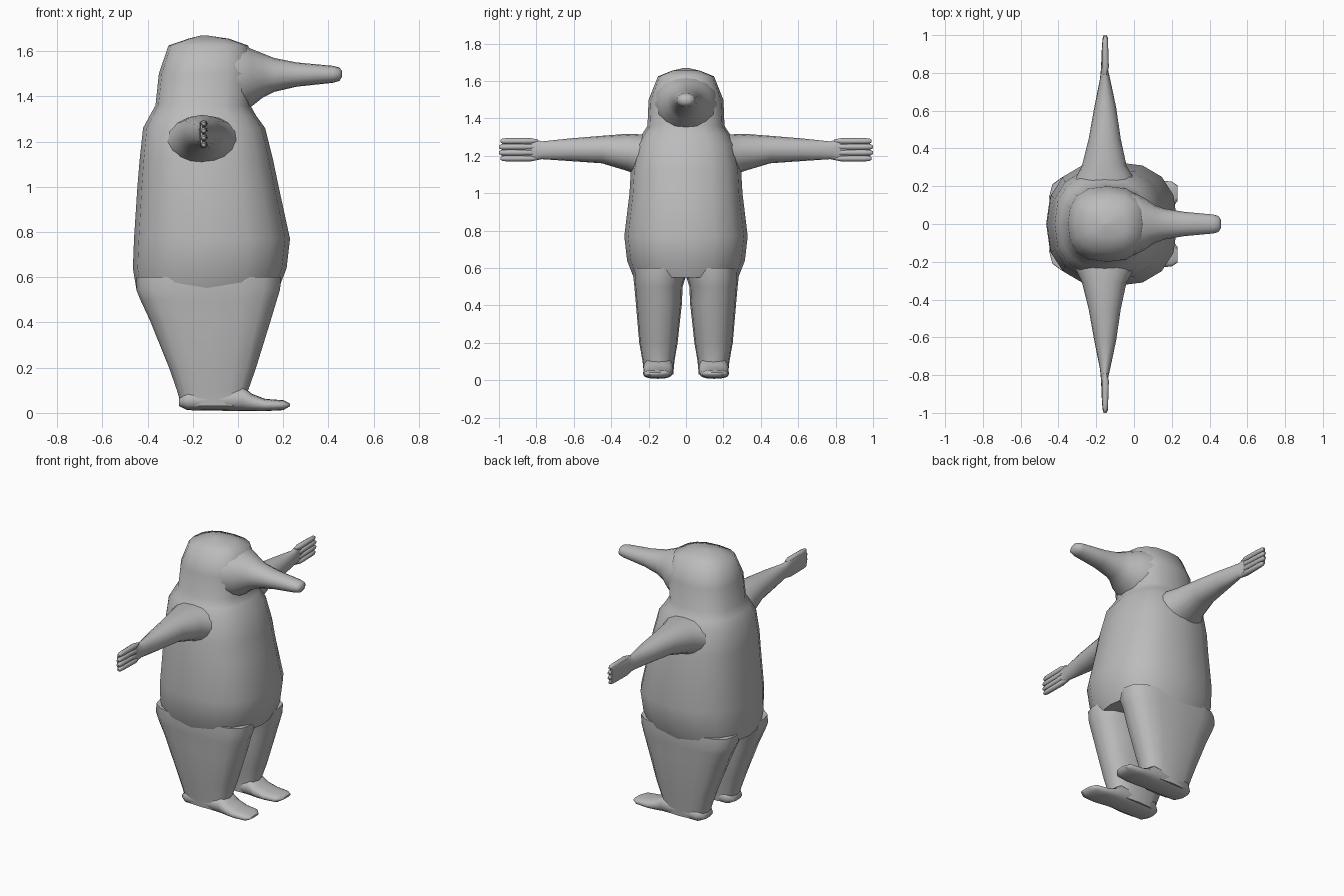
import bpy, bmesh, math
from mathutils import Vector

grey = bpy.data.materials.new("soft grey")
grey.diffuse_color = (0.5, 0.5, 0.5, 1)


def spow(v, p):
    return math.copysign(abs(v) ** p, v)


def loft(name, axis, rings, sides=16, squareness=2.5, side=1, smooth=60):
    """Skin rounded-box rings (t, a_min, a_max, b_min, b_max) along x, y or z.
    a, b are the two remaining axes in x, y, z order; side=-1 mirrors in y."""
    bm = bmesh.new()
    loops = []
    for t, a0, a1, b0, b1 in rings:
        loop = []
        for i in range(sides):
            ang = 2 * math.pi * i / sides
            a = (a0 + a1) / 2 + (a1 - a0) / 2 * spow(math.cos(ang), 2 / squareness)
            b = (b0 + b1) / 2 + (b1 - b0) / 2 * spow(math.sin(ang), 2 / squareness)
            co = {"x": (t, a, b), "y": (a, t, b), "z": (a, b, t)}[axis]
            loop.append(bm.verts.new((co[0], co[1] * side, co[2])))
        loops.append(loop)
    for low, high in zip(loops, loops[1:]):
        for i in range(sides):
            j = (i + 1) % sides
            bm.faces.new((low[i], low[j], high[j], high[i]))
    bm.faces.new(loops[0])
    bm.faces.new(loops[-1])
    bmesh.ops.recalc_face_normals(bm, faces=bm.faces)
    mesh = bpy.data.meshes.new(name)
    bm.to_mesh(mesh)
    bm.free()
    mesh.materials.append(grey)
    ob = bpy.data.objects.new(name, mesh)
    bpy.context.collection.objects.link(ob)
    bpy.ops.object.select_all(action="DESELECT")
    ob.select_set(True)
    bpy.context.view_layer.objects.active = ob
    bpy.ops.object.shade_smooth_by_angle(angle=math.radians(smooth))
    return ob


# Torso, neck and head in one skin
loft("body", "z", [
    (0.55, -0.45, 0.18, -0.28, 0.28), (0.64, -0.465, 0.215, -0.315, 0.315),
    (0.77, -0.46, 0.23, -0.33, 0.33), (1.0, -0.445, 0.18, -0.302, 0.302),
    (1.12, -0.435, 0.155, -0.295, 0.295), (1.26, -0.42, 0.12, -0.265, 0.265),
    (1.315, -0.39, 0.08, -0.235, 0.235), (1.36, -0.365, 0.055, -0.206, 0.206),
    (1.5, -0.35, 0.07, -0.2, 0.2), (1.625, -0.308, 0.045, -0.15, 0.15),
    (1.655, -0.22, -0.04, -0.075, 0.075), (1.67, -0.16, -0.14, -0.01, 0.01)])

# Face narrowing into the beak
loft("beak", "x", [
    (-0.08, -0.18, 0.18, 1.31, 1.64), (0.0, -0.165, 0.165, 1.325, 1.635),
    (0.06, -0.135, 0.135, 1.355, 1.61), (0.11, -0.1, 0.1, 1.395, 1.59),
    (0.16, -0.082, 0.082, 1.42, 1.57), (0.26, -0.065, 0.065, 1.443, 1.55),
    (0.42, -0.05, 0.05, 1.46, 1.535), (0.448, -0.042, 0.042, 1.468, 1.528),
    (0.46, -0.022, 0.022, 1.485, 1.513)], squareness=2.1)

for side, label in ((1, "left"), (-1, "right")):
    # Leg tapering to the heel
    loft(label + "_leg", "z", [
        (0.03, -0.25, 0.045, 0.068, 0.225), (0.1, -0.27, 0.045, 0.062, 0.232),
        (0.2, -0.305, 0.08, 0.045, 0.25), (0.41, -0.39, 0.145, 0.022, 0.268),
        (0.5, -0.432, 0.172, 0.018, 0.276), (0.545, -0.45, 0.186, 0.004, 0.281),
        (0.6, -0.45, 0.19, 0.0, 0.28)],
        squareness=2.7, side=side)
    # Flat foot
    loft(label + "_foot", "x", [
        (-0.26, 0.1, 0.195, 0.03, 0.065), (-0.225, 0.07, 0.225, 0.012, 0.1),
        (0.02, 0.068, 0.228, 0.008, 0.12), (0.06, 0.07, 0.228, 0.008, 0.085),
        (0.12, 0.075, 0.23, 0.008, 0.062), (0.2, 0.085, 0.225, 0.012, 0.056),
        (0.23, 0.12, 0.205, 0.03, 0.042)], side=side)
    # Arm from the shoulder to the wrist, ending in a thin palm
    loft(label + "_arm", "y", [
        (0.17, -0.35, 0.04, 1.06, 1.315), (0.25, -0.305, -0.005, 1.09, 1.315),
        (0.31, -0.275, -0.04, 1.118, 1.318), (0.45, -0.24, -0.07, 1.16, 1.307),
        (0.62, -0.21, -0.095, 1.172, 1.293), (0.77, -0.18, -0.127, 1.182, 1.277),
        (0.82, -0.175, -0.138, 1.172, 1.29), (0.94, -0.17, -0.155, 1.175, 1.29),
        (0.985, -0.166, -0.156, 1.18, 1.285)], squareness=2.1, side=side)
    # Four fingers on the front of the palm
    for n in range(4):
        z = 1.186 + n * 0.031
        end = 1.0 if n in (1, 2) else 0.992
        loft(f"{label}_finger_{n + 1}", "y", [
            (0.79, -0.16, -0.145, z - 0.008, z + 0.008),
            (0.83, -0.17, -0.133, z - 0.016, z + 0.016),
            (0.95, -0.167, -0.137, z - 0.016, z + 0.016),
            (end - 0.012, -0.165, -0.139, z - 0.014, z + 0.014),
            (end, -0.16, -0.145, z - 0.007, z + 0.007)],
            sides=8, squareness=2, side=side)
